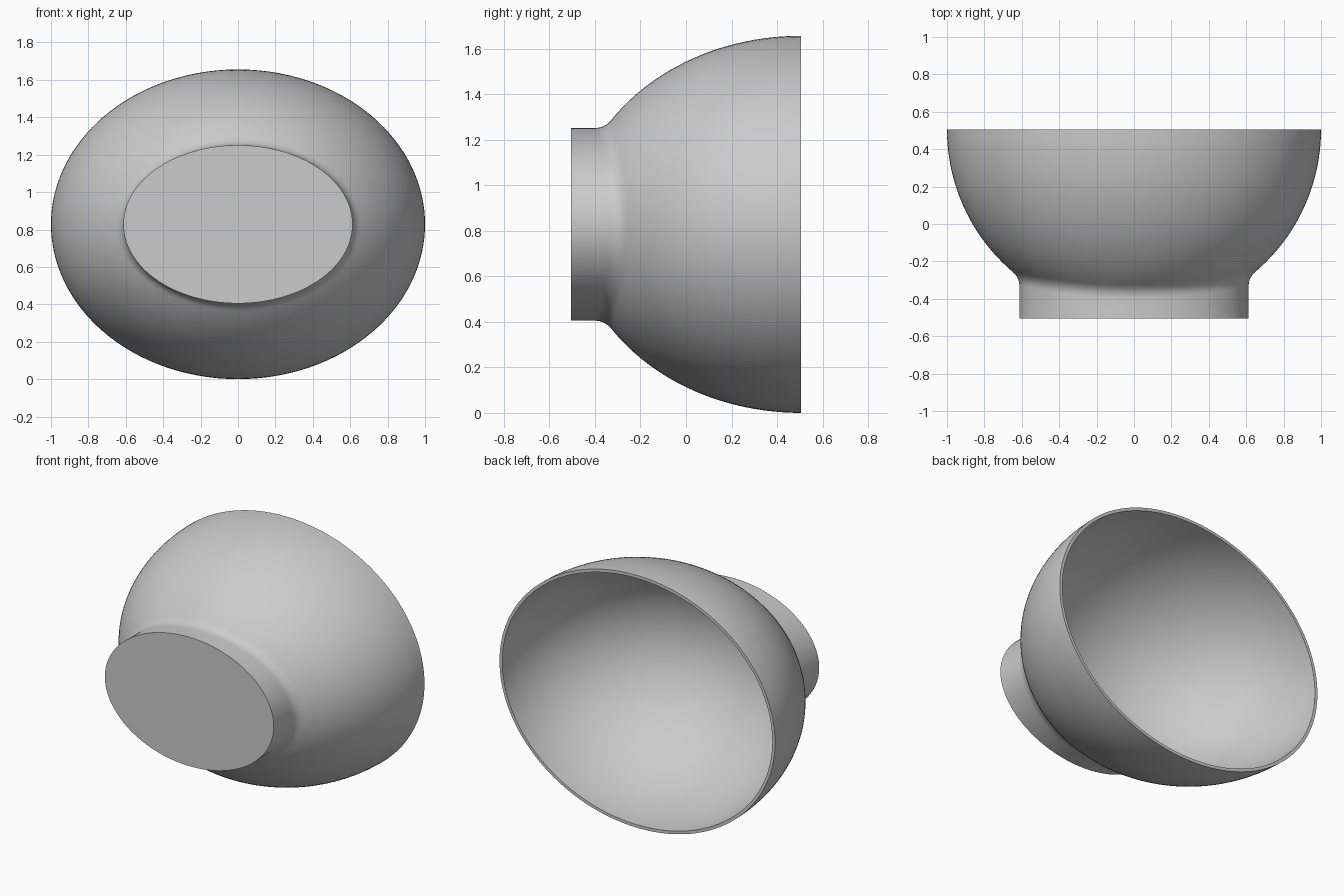
import bpy, bmesh
from math import sin, cos, pi, sqrt, hypot, atan2

cube = bpy.data.objects.get("Cube")
if cube:
    bpy.data.objects.remove(cube)

SEGMENTS = 128
BACK, FRONT = 0.505, -0.505       # rim plane and foot plane
RX, RZ, DEPTH = 1.0, 0.828, 1.0   # half-axes of the bowl
FOOT_X, FOOT_Z = 0.613, 0.423     # half-axes of the foot
WALL, FILLET = 0.02, 0.04
angles = [2 * pi * i / SEGMENTS for i in range(SEGMENTS)]


def shell_y(x, z):
    """Depth of the outer bowl surface at an offset from its axis."""
    return BACK - DEPTH * sqrt(1 - (x / RX) ** 2 - (z / RZ) ** 2)


def column(a):
    """Outline from the foot, over the fillet and rim, to the inside."""
    fx, fz = FOOT_X * cos(a), FOOT_Z * sin(a)
    nx, nz = cos(a) / FOOT_X, sin(a) / FOOT_Z
    n = hypot(nx, nz)
    ox, oz = fx + FILLET * nx / n, fz + FILLET * nz / n
    join = shell_y(fx, fz)
    start, mid, end = (fx, join - 0.045, fz), (fx, join, fz), (ox, shell_y(ox, oz), oz)
    pts = [(fx, FRONT, fz)]
    # curved blend between foot and bowl
    for i in range(9):
        t = i / 8
        pts.append(tuple((1 - t) ** 2 * p + 2 * t * (1 - t) * q + t * t * r
                         for p, q, r in zip(start, mid, end)))
    # outer bowl up to the rim
    around = atan2(oz / RZ, ox / RX)
    lat = math_lat = atan2((BACK - end[1]) / DEPTH, hypot(ox / RX, oz / RZ))
    for i in range(1, 25):
        s = lat * (1 - i / 24)
        pts.append((RX * cos(s) * cos(around), BACK - DEPTH * sin(s),
                    RZ * cos(s) * sin(around)))
    # inner bowl down towards its centre
    for i in range(32):
        s = pi / 2 * i / 32
        pts.append(((RX - WALL) * cos(s) * cos(around),
                    BACK - (DEPTH - WALL) * sin(s),
                    (RZ - WALL) * cos(s) * sin(around)))
    return pts


# bowl with oval foot, lying on its side
bm = bmesh.new()
cols = [[bm.verts.new((x, y, z + RZ)) for x, y, z in column(a)] for a in angles]
centre = bm.verts.new((0, BACK - DEPTH + WALL, RZ))
for i, a in enumerate(cols):
    b = cols[(i + 1) % SEGMENTS]
    for j in range(len(a) - 1):
        bm.faces.new((a[j], b[j], b[j + 1], a[j + 1]))
    bm.faces.new((a[-1], b[-1], centre))
bm.faces.new([c[0] for c in cols])
bmesh.ops.recalc_face_normals(bm, faces=bm.faces)

mesh = bpy.data.meshes.new("bowl")
bm.to_mesh(mesh)
bm.free()
bowl = bpy.data.objects.new("bowl", mesh)
bpy.context.collection.objects.link(bowl)

# plain grey finish
grey = bpy.data.materials.new("light grey")
grey.use_nodes = True
colour = (0.6, 0.6, 0.6, 1)
grey.diffuse_color = colour
grey.node_tree.nodes["Principled BSDF"].inputs["Base Color"].default_value = colour
mesh.materials.append(grey)

bpy.context.view_layer.objects.active = bowl
bowl.select_set(True)
bpy.ops.object.shade_smooth_by_angle()
